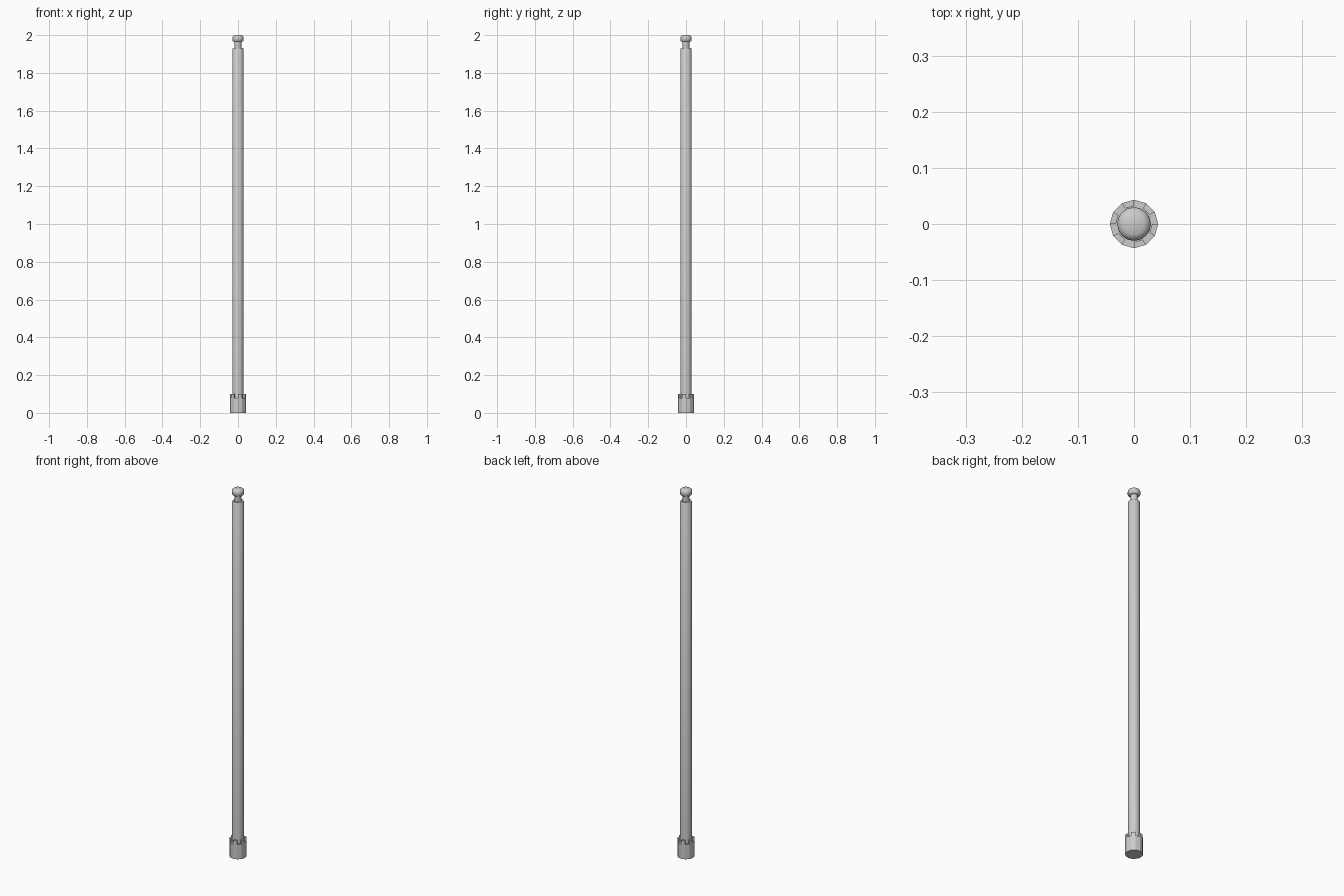
import bpy, bmesh, math

if "Cube" in bpy.data.objects:
    bpy.data.objects.remove(bpy.data.objects["Cube"])

N = 12


def finish(name, bm, smooth=None):
    bmesh.ops.recalc_face_normals(bm, faces=bm.faces)
    me = bpy.data.meshes.new(name)
    bm.to_mesh(me)
    bm.free()
    ob = bpy.data.objects.new(name, me)
    bpy.context.collection.objects.link(ob)
    if smooth:
        bpy.ops.object.select_all(action='DESELECT')
        ob.select_set(True)
        bpy.context.view_layer.objects.active = ob
        bpy.ops.object.shade_smooth_by_angle(angle=math.radians(smooth))
    return ob


def ring(bm, r, z, n=N):
    return [bm.verts.new((r * math.cos(math.tau * i / n), r * math.sin(math.tau * i / n), z))
            for i in range(n)]


def lathe(name, profile, n=N, smooth=None):
    bm = bmesh.new()
    rings = [ring(bm, r, z, n) for r, z in profile]
    for a, b in zip(rings, rings[1:]):
        for i in range(n):
            j = (i + 1) % n
            bm.faces.new((a[i], a[j], b[j], b[i]))
    bm.faces.new(rings[0])
    bm.faces.new(rings[-1])
    return finish(name, bm, smooth)


# Main pole with a slightly bevelled top
lathe("shaft", [(0.030, 0.02), (0.030, 1.927), (0.026, 1.933)], smooth=35)

# Narrow neck and rounded cap
lathe("neck", [(0.018, 1.92), (0.018, 1.975)], smooth=35)
lathe("cap", [(0.025, 1.966), (0.030, 1.971), (0.030, 1.988), (0.027, 1.995), (0.019, 2.0)],
      n=16, smooth=50)

# Base collar: every other wall segment is raised as a tooth
bm = bmesh.new()
bottom = ring(bm, 0.043, 0)
outer = ring(bm, 0.043, 0.08)
inner = ring(bm, 0.032, 0.08)
bm.faces.new(bottom)
teeth = []
for i in range(N):
    j = (i + 1) % N
    bm.faces.new((bottom[i], bottom[j], outer[j], outer[i]))
    top = bm.faces.new((outer[i], outer[j], inner[j], inner[i]))
    if i % 2:
        teeth.append(top)
bm.faces.new(inner)
for f in bmesh.ops.extrude_discrete_faces(bm, faces=teeth)["faces"]:
    bmesh.ops.translate(bm, verts=f.verts, vec=(0, 0, 0.02))
finish("base_collar", bm)
